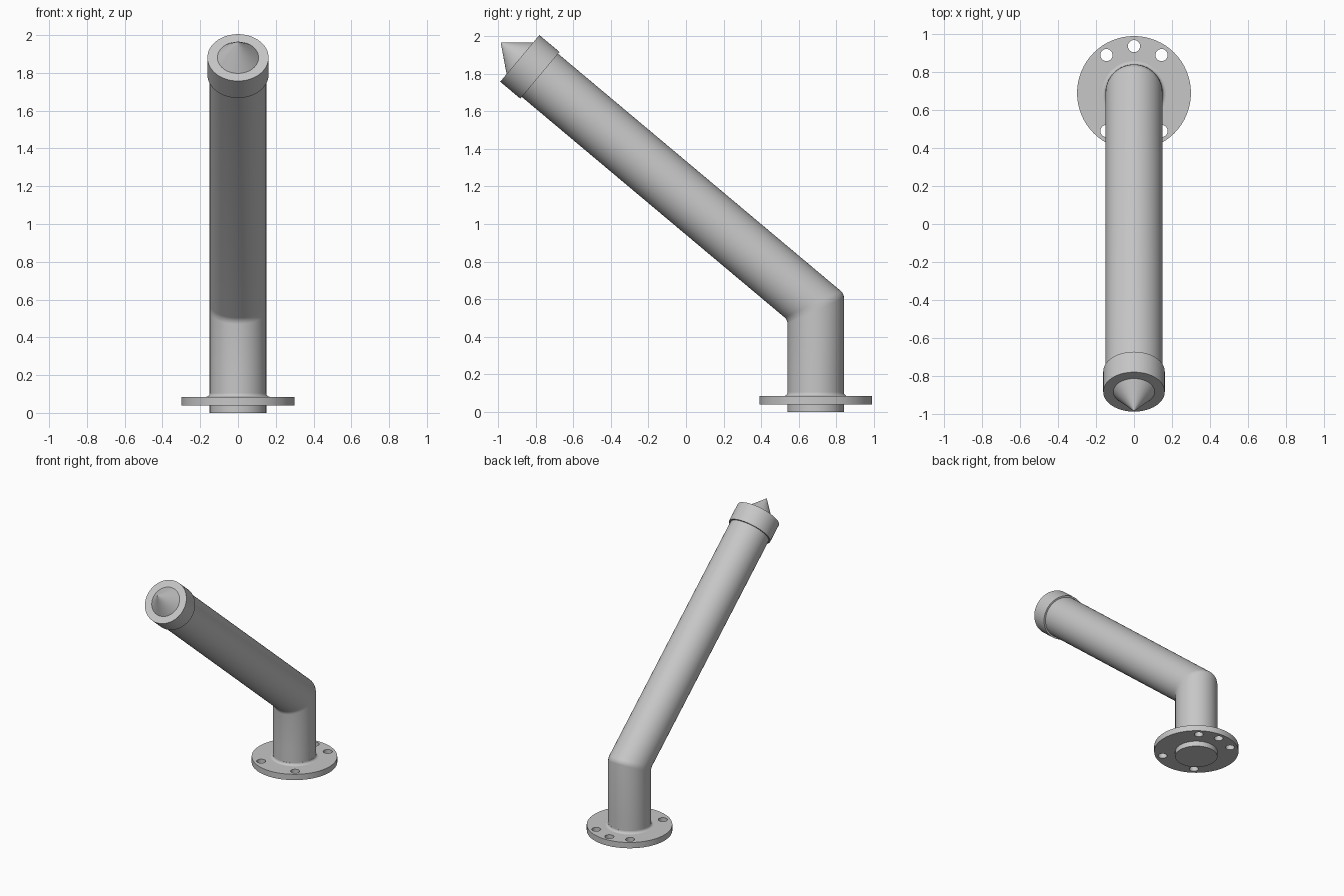
import bpy
import bmesh
import math
from mathutils import Vector

cube = bpy.data.objects.get("Cube")
if cube:
    bpy.data.objects.remove(cube, do_unlink=True)

SIDES = 64
BASE = Vector((0, 0.69, 0))          # foot of the riser
ELBOW = Vector((0, 0.69, 0.56))      # where the two axes meet
TILT = math.radians(50)              # lean of the arm from vertical
ARM = Vector((0, -math.sin(TILT), math.cos(TILT)))
TUBE_R = 0.15

steel = bpy.data.materials.new("light grey steel")
steel.use_nodes = True
GREY = (0.57, 0.57, 0.57, 1)
steel.diffuse_color = GREY
steel.node_tree.nodes["Principled BSDF"].inputs["Base Color"].default_value = GREY


def loft(name, rings, soft_ring=None):
    """Skin a capped tube through rings of (centre, radius, tilt, stretch)."""
    bm = bmesh.new()
    loops = []
    for centre, radius, tilt, stretch in rings:
        v = Vector((0, math.cos(tilt), math.sin(tilt))) * stretch
        loop = []
        for i in range(SIDES):
            a = math.tau * i / SIDES
            loop.append(bm.verts.new(
                centre + radius * (Vector((math.cos(a), 0, 0)) + v * math.sin(a))))
        loops.append(loop)
    for low, high in zip(loops, loops[1:]):
        for i in range(SIDES):
            j = (i + 1) % SIDES
            bm.faces.new((low[i], low[j], high[j], high[i]))
    bm.faces.new(loops[0][::-1])
    bm.faces.new(loops[-1])
    # Round off the chosen ring
    if soft_ring is not None:
        ring = set(loops[soft_ring])
        edges = [e for e in bm.edges if all(v in ring for v in e.verts)]
        bmesh.ops.bevel(bm, geom=edges, offset=0.02, segments=4,
                        profile=0.5, affect='EDGES')
    bmesh.ops.recalc_face_normals(bm, faces=bm.faces)
    mesh = bpy.data.meshes.new(name)
    bm.to_mesh(mesh)
    bm.free()
    mesh.materials.append(steel)
    obj = bpy.data.objects.new(name, mesh)
    bpy.context.collection.objects.link(obj)
    return obj


def upright(z, radius, offset=Vector()):
    return (BASE + offset + Vector((0, 0, z)), radius, 0, 1)


def along_arm(s, radius):
    return (ELBOW + ARM * s, radius, TILT, 1)


# Bent pipe with a mitred elbow
pipe = loft("bent_pipe", [
    upright(0, TUBE_R),
    upright(0.2, TUBE_R),
    (ELBOW, TUBE_R, TILT / 2, 1 / math.cos(TILT / 2)),
    along_arm(1.95, TUBE_R),
], soft_ring=2)

# Weld fillet between pipe and flange
FLANGE_TOP, FILLET = 0.085, 0.018
weld_rings = []
for k in range(6):
    a = math.pi / 2 * k / 5
    weld_rings.append(upright(FLANGE_TOP + FILLET * (1 - math.cos(a)),
                              TUBE_R + FILLET * (1 - math.sin(a)) + 0.0005))
weld = loft("weld_fillet", weld_rings)

# Mounting flange with five bolt holes
flange = loft("mounting_flange", [upright(0.04, 0.3), upright(FLANGE_TOP, 0.3)])
for degrees in (0, 36, -36, 144, -144):
    a = math.radians(degrees)
    spot = Vector((math.sin(a), math.cos(a), 0)) * 0.247
    cutter = loft("hole_cutter", [upright(0, 0.032, spot), upright(0.15, 0.032, spot)])
    cutter.hide_render = True
    cut = flange.modifiers.new("bolt_hole", 'BOOLEAN')
    cut.operation = 'DIFFERENCE'
    cut.solver = 'EXACT'
    cut.object = cutter
    bpy.context.view_layer.objects.active = flange
    bpy.ops.object.modifier_apply(modifier=cut.name)
    bpy.data.objects.remove(cutter, do_unlink=True)

# End collar and pointed tip
collar = loft("end_collar", [along_arm(1.915, 0.162), along_arm(2.055, 0.162)])
tip = loft("pointed_tip", [along_arm(2.05, 0.109), along_arm(2.055, 0.109),
                           along_arm(2.187, 0.0005)])

# Smooth round surfaces, crisp rims
for obj in (pipe, weld, flange, collar, tip):
    bpy.ops.object.select_all(action='DESELECT')
    obj.select_set(True)
    bpy.context.view_layer.objects.active = obj
    bpy.ops.object.shade_smooth_by_angle(angle=math.radians(32))
